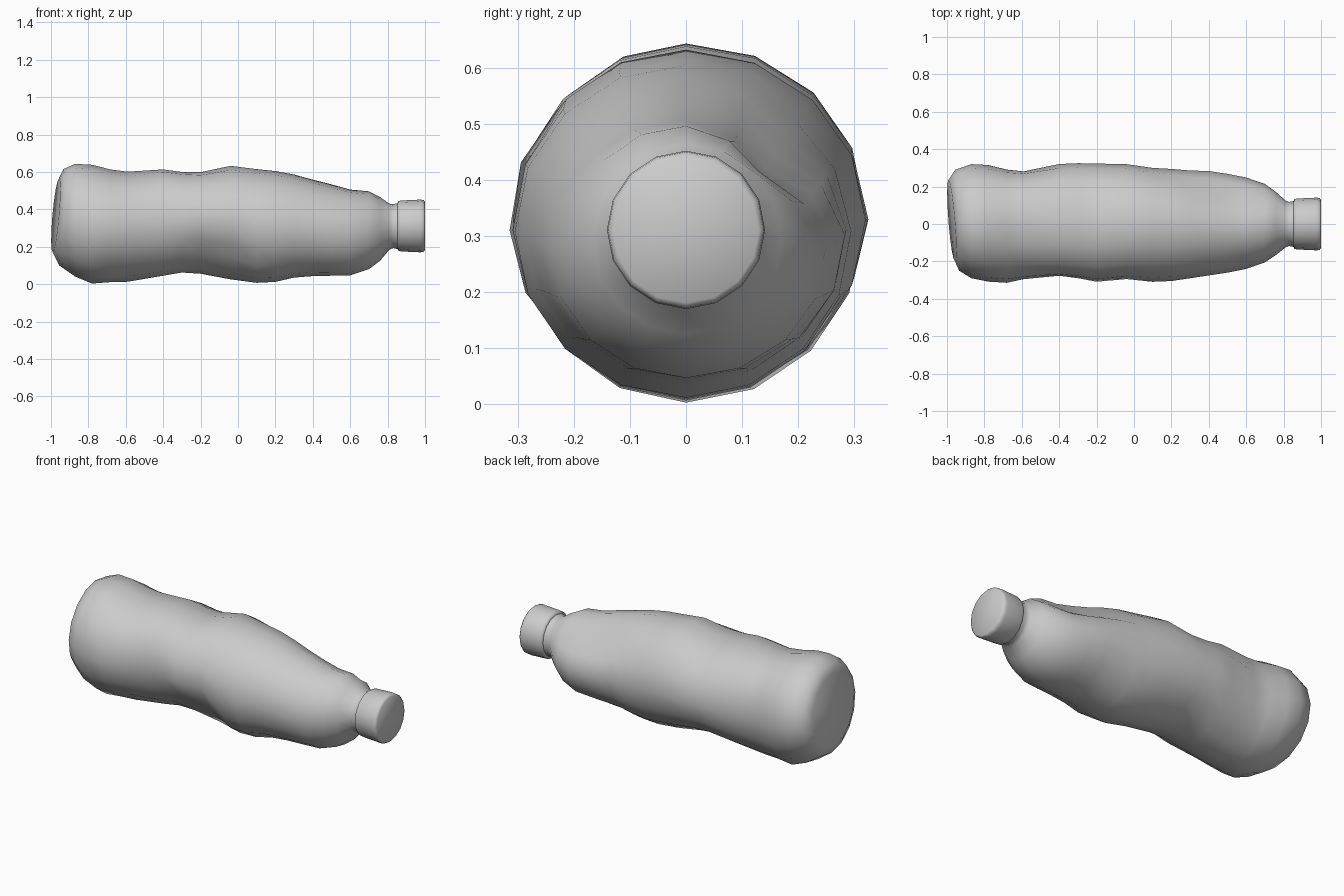
import bpy, bmesh, math

if "Cube" in bpy.data.objects:
    bpy.data.objects.remove(bpy.data.objects["Cube"])

SIDES = 16

def loft(name, rings, angle):
    bm = bmesh.new()
    loops = [[bm.verts.new(p) for p in ring] for ring in rings]
    for a, b in zip(loops, loops[1:]):
        for i in range(SIDES):
            j = (i + 1) % SIDES
            bm.faces.new((a[i], a[j], b[j], b[i]))
    bm.faces.new(loops[0])
    bm.faces.new(loops[-1])
    bmesh.ops.recalc_face_normals(bm, faces=bm.faces)
    mesh = bpy.data.meshes.new(name)
    bm.to_mesh(mesh)
    bm.free()
    obj = bpy.data.objects.new(name, mesh)
    bpy.context.collection.objects.link(obj)
    bpy.ops.object.select_all(action='DESELECT')
    obj.select_set(True)
    bpy.context.view_layer.objects.active = obj
    bpy.ops.object.shade_smooth_by_angle(angle=math.radians(angle))
    return obj

# Crushed body outline: x, top z, bottom z, back y, front y
stations = [
    (-.975, .565, .17, .235, -.20), (-.945, .615, .10, .29, -.25),
    (-.87, .643, .04, .32, -.29), (-.78, .637, .003, .315, -.31),
    (-.68, .61, .01, .29, -.32), (-.59, .597, .012, .28, -.305),
    (-.40, .61, .045, .32, -.285), (-.30, .597, .062, .325, -.295),
    (-.20, .597, .055, .323, -.315), (-.04, .632, .025, .32, -.30),
    (.10, .615, .007, .30, -.31), (.20, .605, .012, .295, -.305),
    (.30, .587, .035, .287, -.29), (.40, .56, .043, .285, -.275),
    (.50, .535, .045, .27, -.26), (.60, .507, .047, .25, -.24),
    (.70, .497, .08, .215, -.205), (.76, .465, .125, .17, -.165),
    (.81, .43, .185, .125, -.125), (.83, .428, .192, .118, -.118),
    (.85, .432, .188, .122, -.122), (.87, .432, .188, .122, -.122)]

# Dents (negative depth bulges): x, angle from +y towards +z, depth, x width, angular width
dents = [(.48, 45, .065, .25, 24), (-.12, 217, .065, .15, 25),
         (-.58, 50, -.028, .17, 28), (-.35, 130, -.018, .2, 28),
         (-.62, 225, .022, .13, 25), (-.5, 185, .012, .2, 20)]

def body_ring(k, station):
    x, top, bottom, back, front = station
    ring = []
    cz, rz = (top + bottom) / 2, (top - bottom) / 2
    for i in range(SIDES):
        t = math.tau * i / SIDES
        c, s = math.cos(t), math.sin(t)
        push = 0
        for dx, da, depth, wx, wa in dents:
            d = (math.degrees(t) - da + 180) % 360 - 180
            push += depth * math.exp(-((x - dx) / wx) ** 2 - (d / wa) ** 2)
        if x > .75:
            push = 0
        y = c * (back if c > 0 else -front) - push * c
        z = cz + rz * s - push * s
        # the bottle's base is slightly tilted
        tilt = (1, .5)[k] if k < 2 else 0
        px = x + tilt * (-.02 * y / .25 + .02 * (z - .35) / .23)
        ring.append((max(px, -1), y, z))
    return ring

loft("bottle_body", [body_ring(k, s) for k, s in enumerate(stations)], 75)

# Screw cap with softened rims: x, radius
cap_profile = [(.852, .122), (.858, .132), (.87, .136), (.975, .141), (.992, .139), (1.0, .13)]
loft("cap", [[(x, r * math.cos(math.tau * i / SIDES), .311 + r * math.sin(math.tau * i / SIDES))
              for i in range(SIDES)] for x, r in cap_profile], 50)
